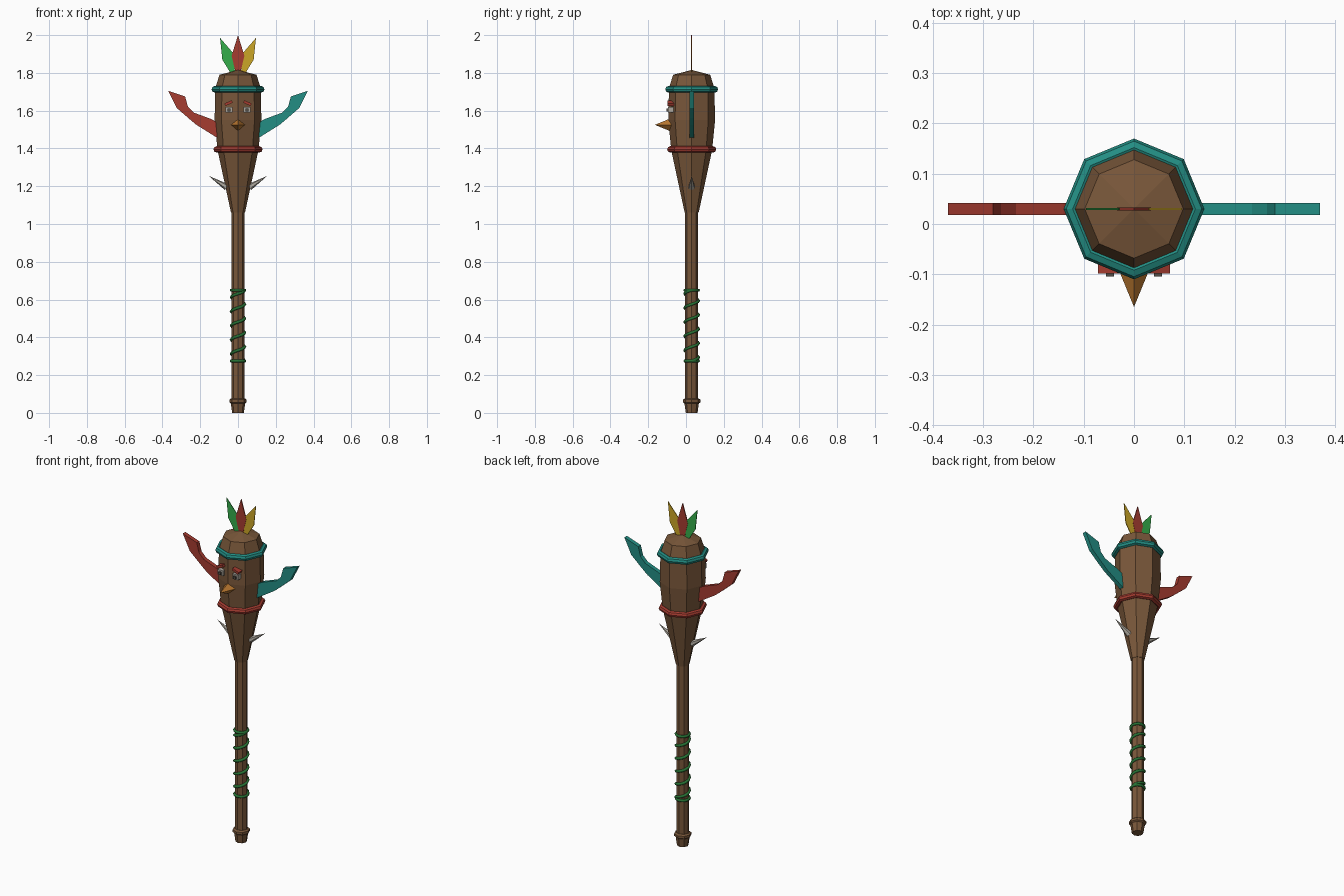
import bpy, bmesh, math
from mathutils import Vector

cube = bpy.data.objects.get("Cube")
if cube:
    bpy.data.objects.remove(cube, do_unlink=True)

CY = 0.03  # y of the staff axis


def material(name, r, g, b):
    m = bpy.data.materials.new(name)
    m.use_nodes = True
    m.diffuse_color = (r, g, b, 1)
    m.node_tree.nodes["Principled BSDF"].inputs["Base Color"].default_value = (r, g, b, 1)
    return m


wood = material("wood brown", 0.19, 0.095, 0.042)
teal = material("teal paint", 0.017, 0.27, 0.23)
red = material("red paint", 0.38, 0.045, 0.03)
vine_green = material("vine green", 0.02, 0.17, 0.035)
leaf_green = material("bright green", 0.035, 0.42, 0.07)
yellow = material("yellow", 0.6, 0.38, 0.02)
orange = material("beak orange", 0.5, 0.19, 0.03)
bone = material("bone grey", 0.42, 0.39, 0.34)
dark = material("pupil dark", 0.09, 0.075, 0.06)


def finish(name, bm, mat):
    bmesh.ops.recalc_face_normals(bm, faces=bm.faces)
    mesh = bpy.data.meshes.new(name)
    bm.to_mesh(mesh)
    bm.free()
    mesh.materials.append(mat)
    ob = bpy.data.objects.new(name, mesh)
    bpy.context.collection.objects.link(ob)
    return ob


def lathe(name, profile, mat, sides=8):
    """Faceted solid of revolution about the staff axis; profile is (radius, z)."""
    bm = bmesh.new()
    rings = []
    for r, z in profile:
        rings.append([bm.verts.new((r * math.cos(math.tau * i / sides),
                                    CY + r * math.sin(math.tau * i / sides), z))
                      for i in range(sides)])
    for a, b in zip(rings, rings[1:]):
        for i in range(sides):
            j = (i + 1) % sides
            bm.faces.new((a[i], a[j], b[j], b[i]))
    bm.faces.new(rings[0])
    bm.faces.new(rings[-1])
    return finish(name, bm, mat)


def ring(name, z, radius, tube, mat):
    """Octagonal band around the head."""
    bpy.ops.mesh.primitive_torus_add(major_segments=8, minor_segments=8,
                                     major_radius=radius, minor_radius=tube,
                                     location=(0, CY, z))
    ob = bpy.context.object
    ob.name = name
    ob.data.materials.append(mat)


def plate(name, outline, depth, mat, side=1):
    """Flat outline in xz, extruded evenly about the staff axis."""
    bm = bmesh.new()
    face = bm.faces.new([bm.verts.new((side * x, CY - depth / 2, z)) for x, z in outline])
    ext = bmesh.ops.extrude_face_region(bm, geom=[face])
    moved = [v for v in ext["geom"] if isinstance(v, bmesh.types.BMVert)]
    bmesh.ops.translate(bm, verts=moved, vec=(0, depth, 0))
    return finish(name, bm, mat)


def spike(name, base, tip, radius, sides, mat):
    base, tip = Vector(base), Vector(tip)
    axis = tip - base
    bpy.ops.mesh.primitive_cone_add(vertices=sides, radius1=radius, radius2=0,
                                    depth=axis.length, location=(base + tip) / 2,
                                    rotation=axis.to_track_quat("Z", "Y").to_euler())
    ob = bpy.context.object
    ob.name = name
    ob.data.materials.append(mat)


def block(name, loc, size, mat, tilt=0):
    bpy.ops.mesh.primitive_cube_add(size=1, location=loc, rotation=(0, tilt, 0))
    ob = bpy.context.object
    ob.name = name
    ob.scale = size
    ob.data.materials.append(mat)


# Staff and carved head
lathe("pommel", [(0.031, 0), (0.038, 0.05), (0.046, 0.056), (0.046, 0.07), (0.036, 0.077)], wood)
lathe("handle", [(0.034, 0.06), (0.034, 1.08)], wood)
lathe("head", [(0.037, 1.06), (0.108, 1.39), (0.124, 1.55), (0.12, 1.72),
               (0.098, 1.79), (0.002, 1.815)], wood)
ring("headband", 1.713, 0.122, 0.018, teal)
ring("neckband", 1.395, 0.113, 0.017, red)

# Vine wound around the grip, with a flat loop at each end
curve = bpy.data.curves.new("vine", "CURVE")
curve.dimensions = "3D"
curve.bevel_depth = 0.008
curve.bevel_resolution = 1
curve.use_fill_caps = True
steps, turns, low, high = 12, 5, 0.275, 0.65
count = steps * (turns + 2)
spline = curve.splines.new("POLY")
spline.points.add(count)
for i, p in enumerate(spline.points):
    a = math.tau * i / steps
    t = min(max((i - steps) / (steps * turns), 0), 1)
    p.co = (0.036 * math.cos(a), CY + 0.036 * math.sin(a), low + (high - low) * t, 1)
vine = bpy.data.objects.new("vine", curve)
bpy.context.collection.objects.link(vine)
curve.materials.append(vine_green)

# Wings and thorns
wing = [(0.10, 1.45), (0.22, 1.525), (0.262, 1.56), (0.325, 1.615), (0.37, 1.705),
        (0.28, 1.675), (0.265, 1.62), (0.235, 1.59), (0.14, 1.555), (0.10, 1.53)]
for label, s, mat in (("left", 1, teal), ("right", -1, red)):
    plate(label + "_wing", wing, 0.024, mat, s)
    spike(label + "_thorn", (s * 0.06, CY, 1.195), (s * 0.155, CY, 1.255), 0.018, 6, bone)

    # Face
    block(label + "_eye", (s * 0.048, -0.08, 1.605), (0.036, 0.03, 0.03), bone)
    block(label + "_pupil", (s * 0.048, -0.095, 1.603), (0.016, 0.018, 0.016), dark)
    block(label + "_brow", (s * 0.05, -0.08, 1.64), (0.042, 0.036, 0.014), red, s * 0.4)

spike("beak", (0, -0.075, 1.525), (0, -0.165, 1.525), 0.037, 4, orange)

# Feather crest
side_feather = [(0.015, 1.80), (0.04, 1.80), (0.083, 1.87), (0.095, 1.985), (0.03, 1.91)]
plate("left_feather", side_feather, 0.004, yellow)
plate("right_feather", side_feather, 0.004, leaf_green, -1)
plate("middle_feather", [(-0.012, 1.80), (0.012, 1.80), (0.034, 1.89), (0, 2.0),
                         (-0.034, 1.89)], 0.006, red)
